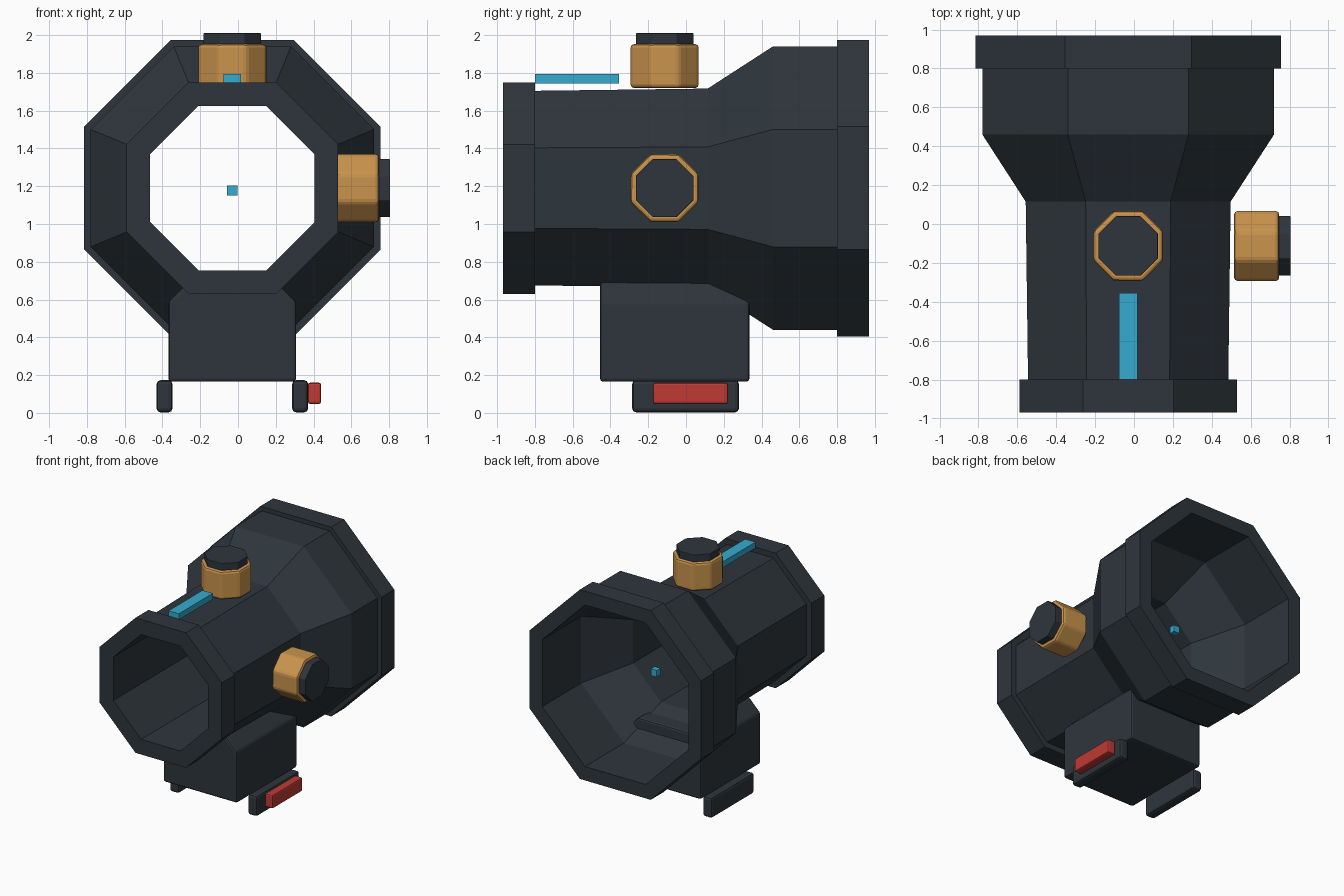
import bpy, bmesh, math
from mathutils import Matrix, Vector

if "Cube" in bpy.data.objects:
    bpy.data.objects.remove(bpy.data.objects["Cube"], do_unlink=True)

AX, AZ = -0.03, 1.19      # optical axis
KNOB_Y = -0.113           # both turrets sit at this depth
OCT = math.cos(math.pi / 8)


def material(name, color):
    m = bpy.data.materials.new(name)
    m.use_nodes = True
    m.diffuse_color = (*color, 1)
    m.node_tree.nodes["Principled BSDF"].inputs["Base Color"].default_value = (*color, 1)
    return m


dark = material("dark_gunmetal", (0.027, 0.036, 0.045))
gold = material("brass_gold", (0.59, 0.295, 0.073))
cyan = material("sight_cyan", (0.036, 0.41, 0.62))
red = material("lever_red", (0.52, 0.043, 0.035))


def finish(name, bm, mat, bevel=0):
    bmesh.ops.recalc_face_normals(bm, faces=bm.faces)
    mesh = bpy.data.meshes.new(name)
    bm.to_mesh(mesh)
    bm.free()
    mesh.materials.append(mat)
    ob = bpy.data.objects.new(name, mesh)
    bpy.context.collection.objects.link(ob)
    if bevel:
        mod = ob.modifiers.new("edge_bevel", "BEVEL")
        mod.width = bevel
        mod.segments = 2
        mod.limit_method = "ANGLE"
    return ob


def box(name, lo, hi, mat, bevel=0):
    bm = bmesh.new()
    lo, hi = Vector(lo), Vector(hi)
    bmesh.ops.create_cube(bm, size=1, matrix=Matrix.Translation((lo + hi) / 2)
                          @ Matrix.Diagonal((*(hi - lo), 1)))
    return finish(name, bm, mat, bevel)


def octagon_shell(name, profile, mat):
    """Sweep a closed (depth, apothem) profile around the optical axis in 8 steps."""
    bm = bmesh.new()
    rings = []
    for k in range(8):
        a = math.pi / 8 + k * math.pi / 4
        rings.append([bm.verts.new((AX + r / OCT * math.cos(a), y, AZ + r / OCT * math.sin(a)))
                      for y, r in profile])
    n = len(profile)
    for k in range(8):
        p, q = rings[k], rings[(k + 1) % 8]
        for i in range(n):
            j = (i + 1) % n
            bm.faces.new((p[i], p[j], q[j], q[i]))
    return finish(name, bm, mat)


def octagon_knob(name, base, axis, height, apothem, mat, bevel=0):
    """Octagonal prism growing from base along axis."""
    bm = bmesh.new()
    turn = Vector(axis).to_track_quat("Z", "Y").to_matrix().to_4x4()
    m = (Matrix.Translation(base) @ turn @ Matrix.Translation((0, 0, height / 2))
         @ Matrix.Rotation(math.pi / 8, 4, "Z"))
    bmesh.ops.create_cone(bm, cap_ends=True, segments=8, radius1=apothem / OCT,
                          radius2=apothem / OCT, depth=height, matrix=m)
    return finish(name, bm, mat, bevel)


# Hollow scope tube with flared objective end
octagon_shell("scope_body", [(-0.8, 0.515), (0.115, 0.527), (0.46, 0.75), (0.81, 0.75),
                             (0.81, 0.67), (0.46, 0.67), (0.115, 0.435), (-0.8, 0.435)], dark)
octagon_shell("eyepiece_ring", [(-0.97, 0.56), (-0.8, 0.56), (-0.8, 0.435), (-0.97, 0.435)], dark)
octagon_shell("objective_ring", [(0.8, 0.785), (0.97, 0.785), (0.97, 0.67), (0.8, 0.67)], dark)

# Top and side adjustment turrets
for side, base, axis in (("top", Vector((AX, KNOB_Y, 1.72)), Vector((0, 0, 1))),
                         ("left", Vector((0.515, KNOB_Y, AZ)), Vector((1, 0, 0)))):
    octagon_knob(side + "_turret", base, axis, 0.232, 0.18, gold, 0.018)
    octagon_knob(side + "_turret_cap", base + axis * 0.2, axis, 0.09, 0.153, dark, 0.003)

# Glowing sight bar and aiming dot
box("sight_bar", (-0.077, -0.8, 1.743), (0.017, -0.355, 1.793), cyan)
box("aiming_dot", (AX - 0.027, 0.415, 1.15), (AX + 0.027, 0.465, 1.205), cyan)

# Mount block with chamfered shoulders
bm = bmesh.new()
half = [(0.338, 0.165), (0.338, 0.59), (0.235, 0.693)]
outline = half + [(-x, z) for x, z in reversed(half)]
face = bm.faces.new([bm.verts.new((AX + x, -0.455, z)) for x, z in outline])
ext = bmesh.ops.extrude_face_region(bm, geom=[face])
bmesh.ops.translate(bm, vec=(0, 0.79, 0),
                    verts=[v for v in ext["geom"] if isinstance(v, bmesh.types.BMVert)])
if not face.is_valid or len(face.link_faces if hasattr(face, "link_faces") else [0]) == 0:
    bmesh.ops.contextual_create(bm, geom=[e for e in bm.edges if e.is_boundary])
bmesh.ops.holes_fill(bm, edges=[e for e in bm.edges if e.is_boundary], sides=0)
finish("mount_block", bm, dark, 0.016)

# Rail clamps and locking lever
for side, s in (("left", 1), ("right", -1)):
    x = AX + s * 0.359
    box(side + "_rail_clamp", (x - 0.042, -0.285, 0.003), (x + 0.042, 0.28, 0.173), dark, 0.02)
box("locking_lever", (0.37, -0.175, 0.047), (0.44, 0.222, 0.16), red, 0.012)
